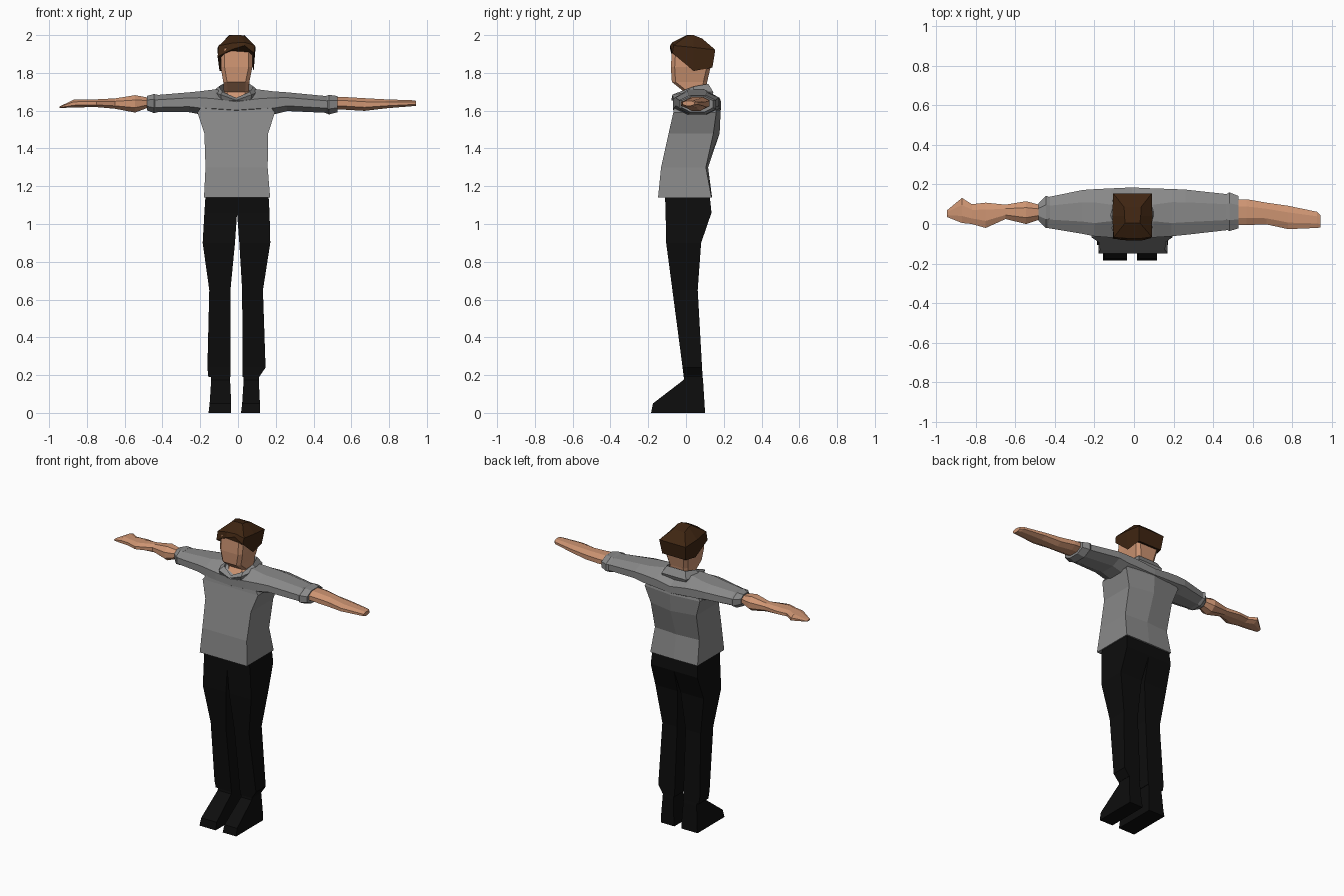
import bpy, bmesh


def material(name, rgb):
    m = bpy.data.materials.new(name)
    m.diffuse_color = (*rgb, 1)
    return m


SKIN = material("skin", (0.62, 0.30, 0.17))
SHIRT = material("grey shirt", (0.25, 0.25, 0.25))
BLACK = material("black cloth", (0.004, 0.004, 0.004))
HAIR = material("brown hair", (0.050, 0.019, 0.006))


def loft(name, rings, mat, caps=True):
    """Skin a list of equal-length point rings into one flat-shaded object."""
    bm = bmesh.new()
    loops = [[bm.verts.new(p) for p in ring] for ring in rings]
    n = len(loops[0])
    for a, b in zip(loops, loops[1:]):
        for i in range(n):
            j = (i + 1) % n
            bm.faces.new((a[i], a[j], b[j], b[i]))
    if caps:
        bm.faces.new(loops[0][::-1])
        bm.faces.new(loops[-1])
    bmesh.ops.recalc_face_normals(bm, faces=bm.faces)
    me = bpy.data.meshes.new(name)
    bm.to_mesh(me)
    bm.free()
    me.materials.append(mat)
    ob = bpy.data.objects.new(name, me)
    bpy.context.collection.objects.link(ob)
    return ob


def box(z, x0, x1, y0, y1):
    return [(x0, y0, z), (x1, y0, z), (x1, y1, z), (x0, y1, z)]


def ridged(z, x0, x1, y0, y1, back):
    """Box ring with a raised spine at the back."""
    return [(x0, y0, z), (x1, y0, z), (x1, y1, z), ((x0 + x1) / 2, back, z), (x0, y1, z)]


def octa(x, y0, y1, z0, z1, b=0.28):
    """Eight-sided ring across the x axis."""
    dy, dz = (y1 - y0) * b, (z1 - z0) * b
    return [(x, y0 + dy, z0), (x, y1 - dy, z0), (x, y1, z0 + dz), (x, y1, z1 - dz),
            (x, y1 - dy, z1), (x, y0 + dy, z1), (x, y0, z1 - dz), (x, y0, z0 + dz)]


def jaw_ring(z, x0, x1, y0, y1, b=0.02):
    return [(x0 + b, y0, z), (x1 - b, y0, z), (x1, y0 + b, z), (x1, y1 - b, z),
            (x1 - b, y1, z), (x0 + b, y1, z), (x0, y1 - b, z), (x0, y0 + b, z)]


# Shirt body
loft("shirt_body", [
    ridged(1.14, -0.18, 0.17, -0.148, 0.135, 0.138),
    ridged(1.30, -0.172, 0.157, -0.132, 0.105, 0.117),
    ridged(1.48, -0.178, 0.160, -0.092, 0.145, 0.178),
    ridged(1.59, -0.215, 0.195, -0.067, 0.160, 0.183),
    ridged(1.64, -0.18, 0.16, -0.06, 0.150, 0.175)], SHIRT)

# Shoulders and sleeves in one piece
loft("shoulders_and_sleeves", [
    octa(-0.44, -0.02, 0.135, 1.592, 1.682),
    octa(-0.26, -0.05, 0.172, 1.592, 1.697),
    octa(-0.20, -0.062, 0.176, 1.580, 1.703),
    octa(-0.12, -0.068, 0.180, 1.560, 1.713, 0.33),
    octa(-0.01, -0.068, 0.185, 1.560, 1.690, 0.33),
    octa(0.10, -0.068, 0.180, 1.560, 1.713, 0.33),
    octa(0.19, -0.062, 0.177, 1.580, 1.702),
    octa(0.26, -0.055, 0.174, 1.598, 1.697),
    octa(0.48, -0.03, 0.150, 1.588, 1.676)], SHIRT)

# Rolled cuffs
loft("left_cuff", [
    octa(-0.425, -0.012, 0.135, 1.592, 1.684), octa(-0.445, -0.022, 0.143, 1.587, 1.688),
    octa(-0.482, 0.015, 0.105, 1.602, 1.678)], SHIRT)
loft("right_cuff", [
    octa(0.465, -0.025, 0.150, 1.587, 1.677), octa(0.482, -0.036, 0.160, 1.580, 1.684),
    octa(0.528, -0.022, 0.142, 1.592, 1.677)], SHIRT)

# Bare forearms and hands
loft("left_forearm", [
    octa(-0.47, 0.025, 0.095, 1.618, 1.668), octa(-0.545, 0.0, 0.115, 1.590, 1.682),
    octa(-0.65, 0.025, 0.098, 1.610, 1.665), octa(-0.75, -0.02, 0.108, 1.619, 1.660),
    octa(-0.82, 0.0, 0.100, 1.618, 1.660), octa(-0.87, 0.005, 0.132, 1.617, 1.658),
    octa(-0.945, 0.035, 0.070, 1.614, 1.622)], SKIN)
loft("right_forearm", [
    octa(0.50, -0.005, 0.125, 1.608, 1.674), octa(0.57, -0.005, 0.125, 1.605, 1.672),
    octa(0.67, -0.002, 0.108, 1.599, 1.666), octa(0.78, -0.026, 0.092, 1.612, 1.660),
    octa(0.925, -0.020, 0.062, 1.624, 1.655), octa(0.943, -0.018, 0.045, 1.626, 1.652)], SKIN)

# Collar: open flared band, high at the back and dipping to a V at the front
inner = [(-0.01, -0.060, 1.668), (0.062, -0.030, 1.700), (0.082, 0.040, 1.728),
         (0.060, 0.118, 1.742), (-0.08, 0.118, 1.742), (-0.102, 0.040, 1.728),
         (-0.082, -0.030, 1.700)]
outer = [(-0.01, -0.078, 1.655), (0.072, -0.072, 1.685), (0.115, 0.040, 1.700),
         (0.080, 0.145, 1.698), (-0.10, 0.145, 1.698), (-0.135, 0.040, 1.700),
         (-0.092, -0.072, 1.685)]
base = [(x * 0.95, y * 0.9, 1.655) for x, y, z in outer]
throat = [(x * 0.9, y * 0.9, z - 0.03) for x, y, z in inner]
loft("collar", [base, outer, inner, throat], SHIRT)

# Head with neck
loft("head_and_neck", [
    jaw_ring(1.65, -0.075, 0.058, -0.045, 0.10),
    jaw_ring(1.70, -0.075, 0.058, -0.010, 0.105),
    jaw_ring(1.752, -0.078, 0.060, -0.075, 0.112),
    jaw_ring(1.83, -0.091, 0.076, -0.080, 0.130),
    jaw_ring(1.93, -0.091, 0.076, -0.074, 0.130),
    jaw_ring(1.965, -0.06, 0.045, -0.03, 0.10)], SKIN)

# Hair: swept fringe, side corners, crown
fringe = [(-0.108, -0.074, 1.885), (-0.03, -0.084, 1.925), (0.035, -0.084, 1.945),
          (0.085, -0.072, 1.905), (0.083, 0.040, 1.810), (0.078, 0.140, 1.828),
          (-0.095, 0.140, 1.828), (-0.098, 0.040, 1.810)]
brow = [(-0.103, -0.068, 1.943), (-0.03, -0.073, 1.958), (0.035, -0.073, 1.962),
        (0.090, -0.065, 1.945), (0.093, 0.040, 1.935), (0.090, 0.155, 1.922),
        (-0.105, 0.155, 1.922), (-0.110, 0.040, 1.930)]
crown = [(-0.045, 0.005, 1.998), (-0.02, 0.005, 2.0), (0.01, 0.005, 2.0),
         (0.03, 0.005, 1.998), (0.034, 0.040, 2.0), (0.035, 0.085, 1.982),
         (-0.05, 0.085, 1.982), (-0.048, 0.040, 2.0)]
loft("hair", [fringe, brow, crown], HAIR)

# Trousers
loft("left_trouser_leg", [
    box(1.18, -0.170, -0.005, -0.112, 0.122), box(1.06, -0.178, -0.005, -0.108, 0.135),
    box(0.90, -0.187, -0.016, -0.105, 0.080), box(0.65, -0.152, -0.040, -0.072, 0.062),
    box(0.24, -0.162, -0.040, -0.018, 0.085), box(0.19, -0.157, -0.040, -0.012, 0.088)], BLACK)
loft("right_trouser_leg", [
    box(1.18, -0.005, 0.160, -0.112, 0.122), box(1.06, -0.005, 0.167, -0.108, 0.135),
    box(0.90, 0.007, 0.171, -0.105, 0.080), box(0.65, 0.022, 0.132, -0.072, 0.062),
    box(0.24, 0.024, 0.146, -0.018, 0.085), box(0.19, 0.024, 0.112, -0.012, 0.088)], BLACK)

# Shoes
for side, x0, x1 in (("left", -0.156, -0.036), ("right", 0.016, 0.116)):
    loft(side + "_shoe", [
        box(0.22, x0 + 0.014, x1 - 0.006, -0.008, 0.084),
        box(0.175, x0 + 0.014, x1 - 0.006, -0.012, 0.090),
        box(0.05, x0 + 0.006, x1, -0.175, 0.098),
        box(0.0, x0, x1, -0.185, 0.101)], BLACK)
